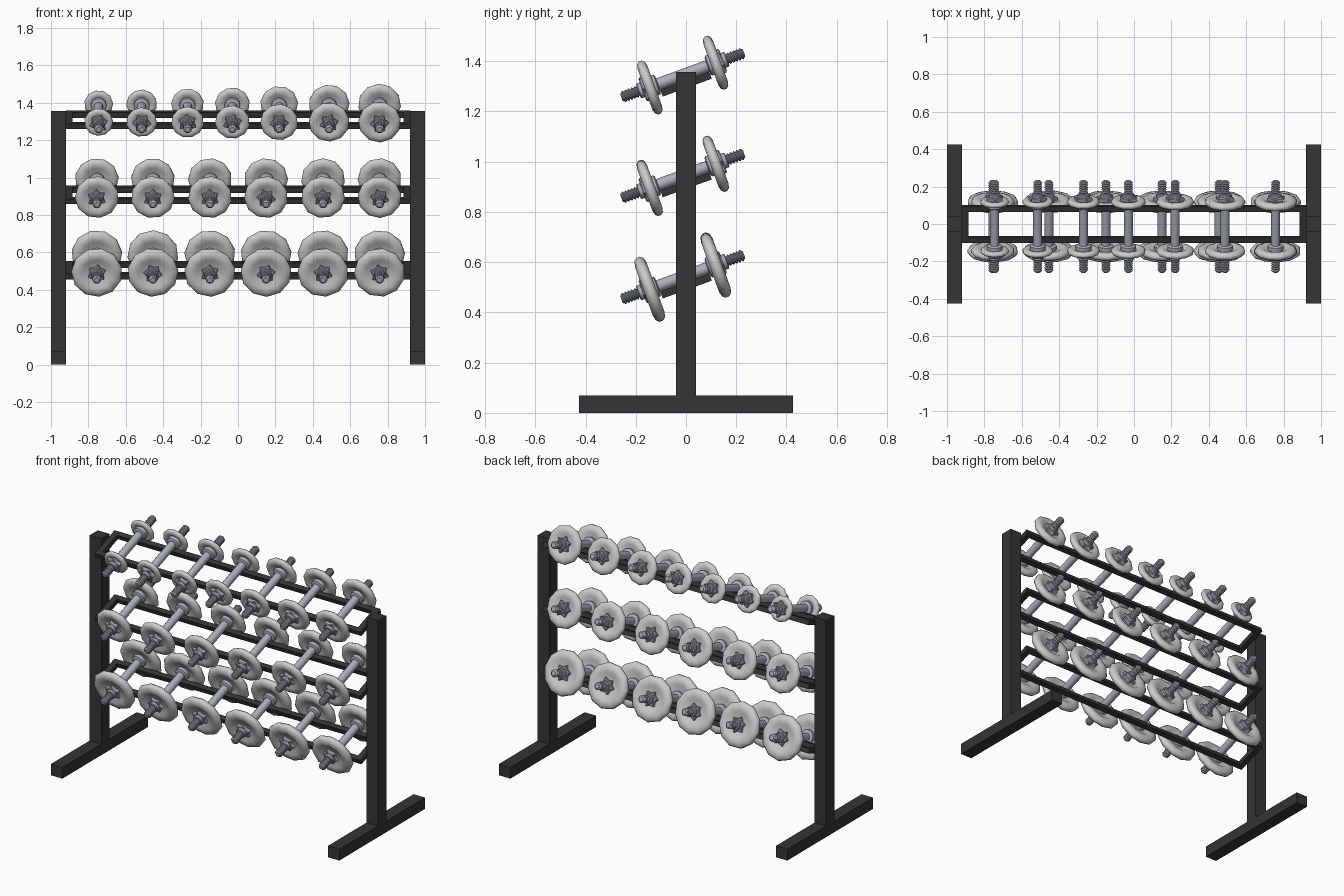
import bpy, bmesh, math, random
from mathutils import Matrix, Vector

if "Cube" in bpy.data.objects:
    bpy.data.objects.remove(bpy.data.objects["Cube"])

random.seed(4)
TILT = math.radians(20)


def material(name, rgb):
    m = bpy.data.materials.new(name)
    m.diffuse_color = (*rgb, 1)
    m.use_nodes = True
    m.node_tree.nodes["Principled BSDF"].inputs["Base Color"].default_value = m.diffuse_color
    return m


BLACK = material("black_steel", (0.035, 0.035, 0.035))
STEEL = material("steel", (0.40, 0.43, 0.49))


def finish(bm, name, mat=None, matrix=None, smooth=None):
    bmesh.ops.recalc_face_normals(bm, faces=bm.faces)
    me = bpy.data.meshes.new(name)
    bm.to_mesh(me)
    bm.free()
    ob = bpy.data.objects.new(name, me)
    bpy.context.collection.objects.link(ob)
    if matrix:
        ob.matrix_world = matrix
    if mat:
        me.materials.append(mat)
    if smooth:
        bpy.ops.object.select_all(action='DESELECT')
        ob.select_set(True)
        bpy.context.view_layer.objects.active = ob
        bpy.ops.object.shade_smooth_by_angle(angle=math.radians(smooth))
    return ob


def add_box(bm, lo, hi):
    lo, hi = Vector(lo), Vector(hi)
    m = Matrix.Translation((lo + hi) / 2) @ Matrix.Diagonal((*(hi - lo), 1))
    bmesh.ops.create_cube(bm, size=1, matrix=m)


def lathe(bm, profile, sides, star=1.0, turn=0.0):
    """Spin (radius, y) points about y; star < 1 pulls in every other corner."""
    rings = []
    for r, y in profile:
        ring = []
        for i in range(sides):
            a = turn + 2 * math.pi * i / sides
            k = r * (star if i % 2 else 1)
            ring.append(bm.verts.new((k * math.cos(a), y, k * math.sin(a))))
        rings.append(ring)
    for a, b in zip(rings, rings[1:]):
        for i in range(sides):
            j = (i + 1) % sides
            bm.faces.new((a[i], a[j], b[j], b[i]))
    bm.faces.new(rings[0])
    bm.faces.new(rings[-1])


# Uprights and feet
for side, s in (("left", -1), ("right", 1)):
    x0, x1 = sorted((0.92 * s, 1.0 * s))
    bm = bmesh.new()
    add_box(bm, (x0, -0.04, 0.07), (x1, 0.04, 1.357))
    finish(bm, side + "_post", BLACK)
    bm = bmesh.new()
    add_box(bm, (x0, -0.425, 0), (x1, 0.425, 0.07))
    finish(bm, side + "_foot", BLACK)


def shelf(name, matrix):
    bm = bmesh.new()
    h = 0.015
    for s in (-1, 1):
        y0, y1 = sorted((0.073 * s, 0.104 * s))
        add_box(bm, (-0.921, y0, -h), (0.921, y1, h))
        x0, x1 = sorted((0.885 * s, 0.921 * s))
        add_box(bm, (x0, -0.073, -h), (x1, 0.073, h))
    finish(bm, name, BLACK, matrix)


def dumbbell(name, r, matrix):
    # Bar: smooth grip with threaded ends
    ends = [(0.024, 0.115), (0.018, 0.116)]
    y = 0.165
    while y < 0.25:
        ends += [(0.018, y), (0.0235, y + 0.004), (0.0235, y + 0.007), (0.018, y + 0.011)]
        y += 0.013
    ends += [(0.018, 0.256), (0.014, 0.26)]
    bm = bmesh.new()
    lathe(bm, [(a, -b) for a, b in reversed(ends)] + ends, 12)
    finish(bm, name + "_bar", STEEL, matrix, 40)

    # Dished weight plates
    t = 0.36 * r
    half = [(0.02, 0.2 * t), (0.48 * r, 0.24 * t), (0.62 * r, 0.46 * t),
            (0.78 * r, 0.5 * t), (0.93 * r, 0.38 * t), (r, 0.14 * t)]
    plate = half + [(a, -b) for a, b in reversed(half)]
    bm = bmesh.new()
    for s in (-1, 1):
        lathe(bm, [(a, b + 0.14 * s) for a, b in plate], 11, turn=random.uniform(0, 1))
    finish(bm, name + "_plates", None, matrix, 50)

    # Star nuts outside the plates, round collars inside
    bm = bmesh.new()
    for s in (-1, 1):
        lathe(bm, [(0.046, s * 0.146), (0.05, s * 0.15), (0.05, s * 0.166),
                   (0.044, s * 0.171)], 12, 0.7, random.uniform(0, 1))
        lathe(bm, [(0.031, s * 0.165), (0.031, s * 0.184), (0.027, s * 0.188)], 12)
        lathe(bm, [(0.034, s * 0.105), (0.042, s * 0.110), (0.042, s * 0.135)], 12)
    finish(bm, name + "_collars", STEEL, matrix, 35)


# Three tilted shelves, each with its row of dumbbells
even = [-0.755, -0.455, -0.15, 0.15, 0.455, 0.757]
rows = [
    ("bottom", 0.505, even, [0.136] * 6),
    ("middle", 0.908, even, [0.117] * 6),
    ("top", 1.309, [-0.745, -0.515, -0.27, -0.03, 0.22, 0.487, 0.757],
     [0.077, 0.082, 0.087, 0.093, 0.101, 0.109, 0.114]),
]
for row, z, xs, radii in rows:
    base = Matrix.Translation((0, 0, z)) @ Matrix.Rotation(TILT, 4, 'X')
    shelf(row + "_shelf", base)
    for i, (x, r) in enumerate(zip(xs, radii)):
        dumbbell(f"{row}_dumbbell_{i + 1}", r, base @ Matrix.Translation((x, 0, 0.038)))
